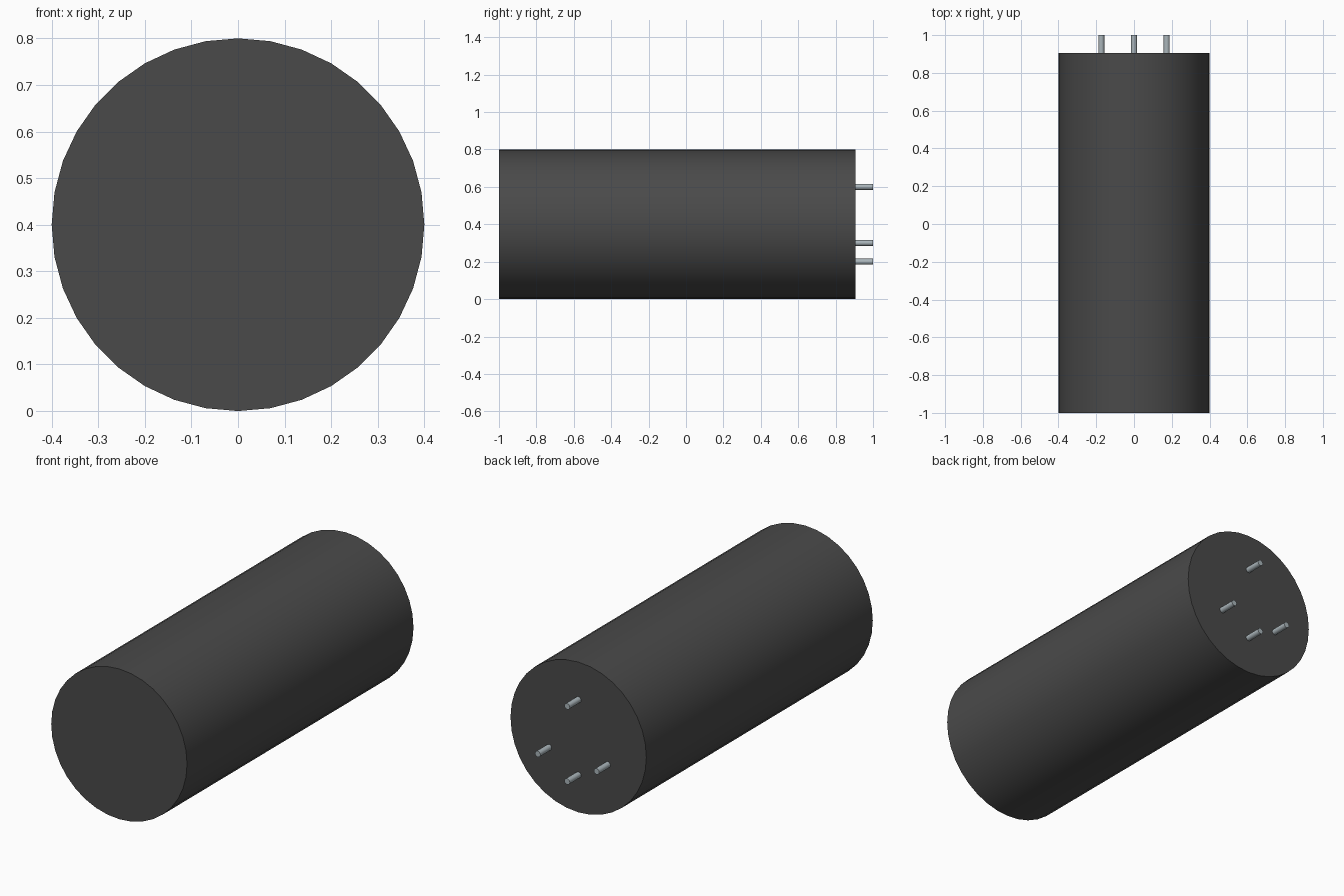
import bpy
from math import radians, cos, sin

cube = bpy.data.objects.get("Cube")
if cube:
    bpy.data.objects.remove(cube, do_unlink=True)


def make_material(name, color):
    mat = bpy.data.materials.new(name)
    mat.use_nodes = True
    mat.diffuse_color = color
    mat.node_tree.nodes["Principled BSDF"].inputs["Base Color"].default_value = color
    return mat


def rod(name, radius, x, z, y_front, y_back, sides, mat):
    """Cylinder lying along y, with smooth sides and crisp ends."""
    bpy.ops.mesh.primitive_cylinder_add(
        vertices=sides, radius=radius, depth=y_back - y_front,
        location=(x, (y_front + y_back) / 2, z), rotation=(radians(90), 0, 0))
    obj = bpy.context.object
    obj.name = name
    bpy.ops.object.transform_apply(location=False, rotation=True, scale=False)
    obj.data.materials.append(mat)
    bpy.ops.object.shade_smooth_by_angle(angle=radians(40))
    return obj


charcoal = make_material("charcoal", (0.068, 0.068, 0.068, 1))
steel = make_material("steel", (0.40, 0.46, 0.49, 1))

# Main can
BODY_RADIUS, BODY_BACK = 0.4, 0.905
rod("body", BODY_RADIUS, 0, BODY_RADIUS, -1, BODY_BACK, 36, charcoal)

# Four contact pins on a ring at the back
PIN_RING = 0.2
pins = {"top_pin": 90, "bottom_pin": 270, "right_pin": 210, "left_pin": 330}
for name, angle in pins.items():
    a = radians(angle)
    rod(name, 0.016, PIN_RING * cos(a), BODY_RADIUS + PIN_RING * sin(a),
        BODY_BACK - 0.01, 1, 12, steel)
